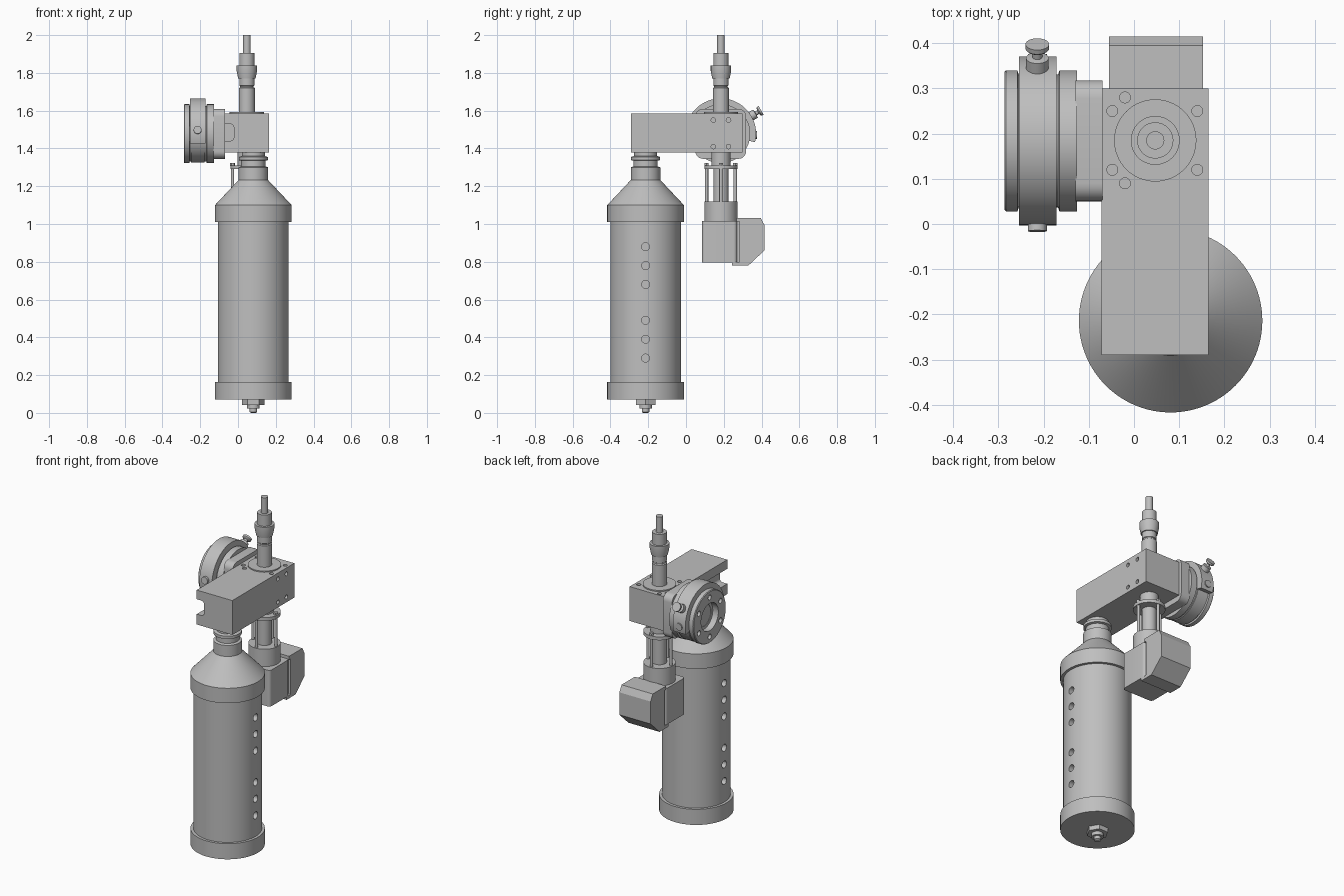
import bpy, bmesh
from math import pi, sin, cos, radians
from mathutils import Vector, Matrix

if "Cube" in bpy.data.objects:
    bpy.data.objects.remove(bpy.data.objects["Cube"], do_unlink=True)

grey = bpy.data.materials.new("machined_grey")
grey.use_nodes = True
grey.diffuse_color = (0.52, 0.52, 0.52, 1)
grey.node_tree.nodes["Principled BSDF"].inputs["Base Color"].default_value = grey.diffuse_color

UP, LEFT, RIGHT = Vector((0, 0, 1)), Vector((1, 0, 0)), Vector((-1, 0, 0))


def frame(origin, direction):
    """Matrix that puts local z along a direction."""
    turn = UP.rotation_difference(Vector(direction)).to_matrix().to_4x4()
    return Matrix.Translation(origin) @ turn


def finish(name, bm):
    bmesh.ops.recalc_face_normals(bm, faces=bm.faces)
    mesh = bpy.data.meshes.new(name)
    bm.to_mesh(mesh)
    bm.free()
    mesh.materials.append(grey)
    ob = bpy.data.objects.new(name, mesh)
    bpy.context.collection.objects.link(ob)
    return ob


def smooth(ob):
    bpy.ops.object.select_all(action='DESELECT')
    ob.select_set(True)
    bpy.context.view_layer.objects.active = ob
    bpy.ops.object.shade_smooth_by_angle(angle=radians(25))


def lathe(name, profile, origin, direction=UP, steps=64):
    """Solid of revolution from (radius, height) pairs, closed at both ends."""
    bm = bmesh.new()
    pts = [(0, profile[0][1])] + profile + [(0, profile[-1][1])]
    verts = [bm.verts.new((r, 0, h)) for r, h in pts]
    edges = [bm.edges.new(pair) for pair in zip(verts, verts[1:])]
    bmesh.ops.spin(bm, geom=verts + edges, cent=(0, 0, 0), axis=UP, angle=2 * pi, steps=steps)
    bmesh.ops.remove_doubles(bm, verts=bm.verts, dist=1e-4)
    bm.transform(frame(origin, direction))
    ob = finish(name, bm)
    if steps > 8:
        smooth(ob)
    return ob


def rod(name, origin, direction, radius, length, steps=32):
    return lathe(name, [(radius, 0), (radius, length)], origin, direction, steps)


def box(name, low, high, bevel=0, axis=0):
    """Box between two corners; edges along one axis may be rounded."""
    low, high = Vector(low), Vector(high)
    bm = bmesh.new()
    bmesh.ops.create_cube(bm, size=1)
    bm.transform(Matrix.Translation((low + high) / 2) @ Matrix.Diagonal((high - low).to_4d()))
    if bevel:
        along = [e for e in bm.edges if abs((e.verts[0].co - e.verts[1].co)[axis]) > 1e-4]
        bmesh.ops.bevel(bm, geom=along, offset=bevel, segments=6, profile=0.5, affect='EDGES')
    ob = finish(name, bm)
    if bevel:
        smooth(ob)
    return ob


def prism(name, outline, x0, x1):
    """Extrude a (y, z) outline along x."""
    bm = bmesh.new()
    face = bm.faces.new([bm.verts.new((x0, y, z)) for y, z in outline])
    extruded = bmesh.ops.extrude_face_region(bm, geom=[face])["geom"]
    moved = [v for v in extruded if isinstance(v, bmesh.types.BMVert)]
    bmesh.ops.translate(bm, verts=moved, vec=(x1 - x0, 0, 0))
    return finish(name, bm)


def cut(ob, cutters):
    for cutter in cutters:
        mod = ob.modifiers.new("cut", 'BOOLEAN')
        mod.operation, mod.solver, mod.object = 'DIFFERENCE', 'EXACT', cutter
    bpy.context.view_layer.update()
    result = bpy.data.meshes.new_from_object(ob.evaluated_get(bpy.context.evaluated_depsgraph_get()))
    ob.modifiers.clear()
    ob.data = result
    for cutter in cutters:
        bpy.data.objects.remove(cutter, do_unlink=True)
    smooth(ob)


# Bottle-shaped canister with vent holes on both sides
CAN = Vector((0.081, -0.214, 0))
barrel = lathe("canister_barrel", [(0.187, 0.15), (0.187, 1.03)], CAN, steps=96)
cut(barrel, [rod("vent_cutter", CAN + Vector((s * 0.15, 0, z)), LEFT * s, 0.021, 0.1)
             for s in (-1, 1) for z in (0.29, 0.39, 0.49, 0.68, 0.78, 0.88)])
lathe("canister_base", [(0.203, 0.07), (0.203, 0.164)], CAN, steps=96)
lathe("canister_shoulder", [(0.203, 1.01), (0.203, 1.10), (0.078, 1.233), (0.078, 1.30),
                            (0.064, 1.305), (0.064, 1.335), (0.077, 1.338), (0.077, 1.355),
                            (0.061, 1.36), (0.061, 1.39)], CAN, steps=96)
rod("base_nut", CAN + UP * 0.043, UP, 0.06, 0.03, steps=6)
lathe("base_stud", [(0.012, 0), (0.02, 0.004), (0.02, 0.022), (0.033, 0.022), (0.033, 0.05)], CAN)

# Manifold block with side slot and screw holes
block = box("manifold_block", (-0.072, -0.29, 1.378), (0.165, 0.30, 1.585))
cutters = [box("slot_cutter", (-0.12, -0.35, 1.44), (-0.022, 0.06, 1.53), 0.02, 1)]
for x, y in ((-0.048, 0.25), (-0.048, 0.12), (-0.02, 0.28), (-0.02, 0.09), (0.14, 0.25), (0.14, 0.12)):
    cutters.append(rod("top_hole_cutter", (x, y, 1.555), UP, 0.012, 0.06))
for y in (0.145, 0.225):
    for z in (1.41, 1.55):
        cutters.append(rod("side_hole_cutter", (0.135, y, z), LEFT, 0.012, 0.06))
cut(block, cutters)

# Upright feedthrough stem
STEM = Vector((0.047, 0.185, 0))
lathe("stem", [(0.091, 1.58), (0.091, 1.592), (0.042, 1.592), (0.042, 1.72), (0.036, 1.724),
               (0.036, 1.73), (0.040, 1.733), (0.040, 1.77), (0.046, 1.77), (0.054, 1.81),
               (0.054, 1.838), (0.040, 1.838), (0.040, 1.905), (0.02, 1.905), (0.02, 2.0)], STEM)

# Hanging actuator: collar, tie rods and coupling
lathe("actuator_shaft", [(0.04, 1.1), (0.04, 1.31), (0.05, 1.31), (0.05, 1.39)], STEM)
lathe("rod_plate", [(0.088, 1.29), (0.088, 1.31)], STEM)
lathe("coupling", [(0.088, 1.0), (0.088, 1.12)], STEM)
for i in range(4):
    offset = Vector((cos(i * pi / 2), sin(i * pi / 2), 0)) * 0.076
    rod("tie_rod", STEM + offset + UP * 1.11, UP, 0.009, 0.21, 16)
    rod("tie_rod_nut", STEM + offset + UP * 1.308, UP, 0.013, 0.015, 6)

# Motor housing in two halves with a recessed seam
box("motor_front", (-0.055, 0.085, 0.797), (0.153, 0.27, 1.015), 0.018, 2)
box("motor_seam", (-0.04, 0.26, 0.80), (0.138, 0.29, 1.015))
prism("motor_back", [(0.283, 0.78), (0.33, 0.78), (0.415, 0.86), (0.415, 0.995), (0.395, 1.033),
                     (0.283, 1.033)], -0.055, 0.153)
box("motor_foot", (-0.055, 0.243, 0.78), (0.153, 0.29, 0.798))
box("motor_lip", (-0.055, 0.268, 1.012), (0.153, 0.29, 1.033))

# Round side port on a rounded square flange
PORT = Vector((-0.07, 0.184, 1.478))
box("port_flange", (-0.13, 0.05, 1.345), (-0.07, 0.318, 1.61), 0.04, 0)
port = lathe("port_body", [(0.156, 0.056), (0.156, 0.095), (0.147, 0.098), (0.147, 0.185),
                           (0.156, 0.188), (0.156, 0.213), (0.152, 0.217), (0.082, 0.217),
                           (0.082, 0.18), (0.065, 0.18), (0.065, 0.14)], PORT, RIGHT, 96)


def around(angle, radius):
    return Vector((0, cos(radians(angle)), sin(radians(angle)))) * radius


cut(port, [rod("port_hole_cutter", PORT + RIGHT * 0.2 + around(30 + a, 0.118), RIGHT, 0.015, 0.05)
           for a in range(0, 360, 60)])
box("port_bar", (-0.245, 0.118, 1.463), (-0.2, 0.25, 1.493))

# Clamp strap over the upper half of the port, lower half flush
sweep = range(-14, 197, 5)
strap = [PORT + around(a, 0.187) for a in sweep] + [PORT + around(a, 0.14) for a in reversed(sweep)]
smooth(prism("clamp_strap", [(p.y, p.z) for p in strap], -0.255, -0.172))
rod("clamp_lower", PORT + RIGHT * 0.108, RIGHT, 0.153, 0.07, 96)

# Clamp hinge pin and thumb screw
MID = PORT + RIGHT * 0.144
rod("hinge_pin", MID + around(174, 0.17), around(174, 1), 0.021, 0.031)
rod("latch_pin", MID + around(-2, 0.17), around(-2, 1), 0.021, 0.022)
lathe("thumb_screw", [(0.025, 0.15), (0.025, 0.212), (0.011, 0.214), (0.011, 0.228), (0.022, 0.232),
                      (0.026, 0.236), (0.026, 0.247)], MID, around(30, 1), 32)
